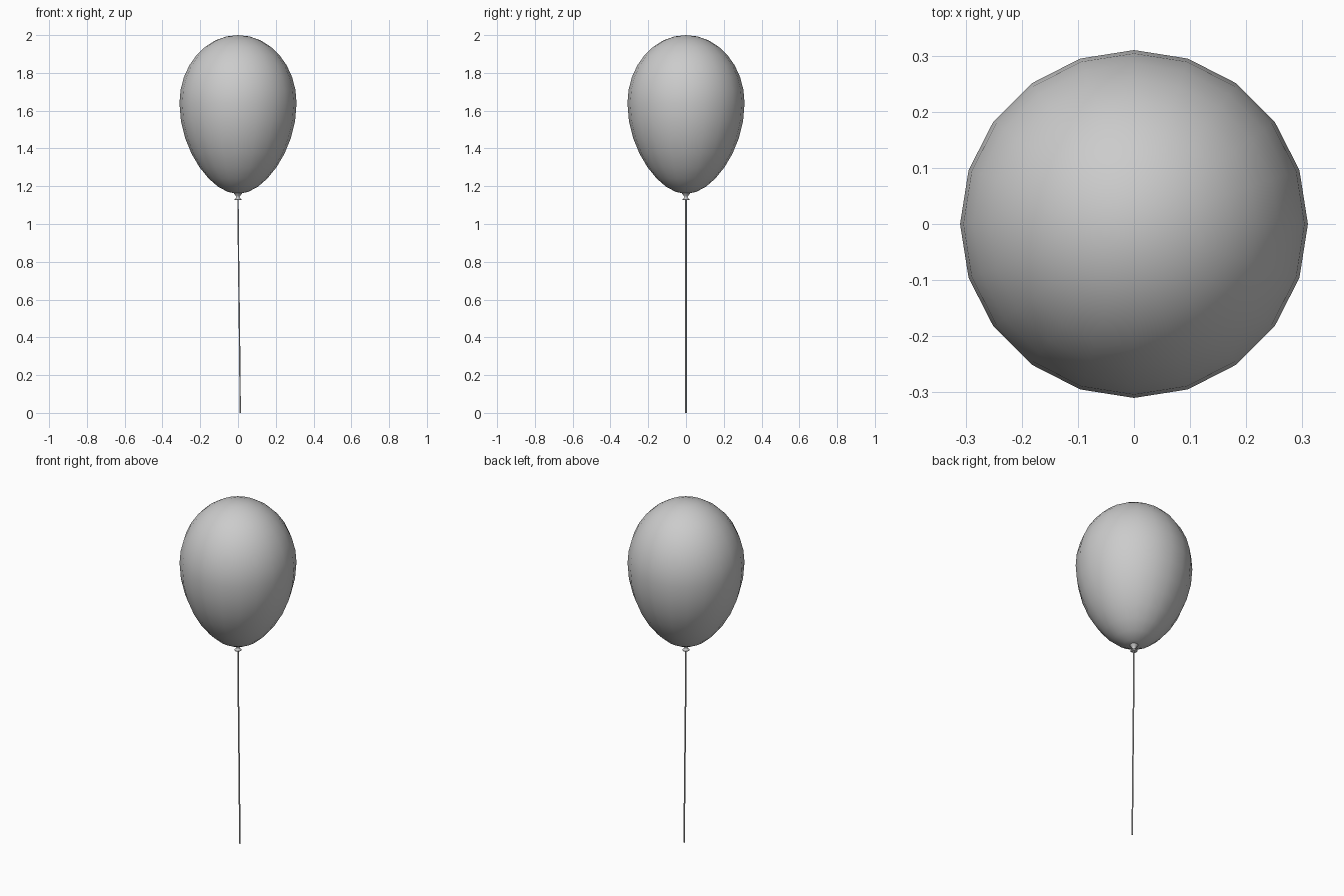
import bpy, bmesh, math
from mathutils import Vector

if "Cube" in bpy.data.objects:
    bpy.data.objects.remove(bpy.data.objects["Cube"])


def lathe(name, profile, sides):
    """Revolve (radius, z) points about z; zero radius closes to a pole."""
    bm = bmesh.new()
    rings = []
    for r, z in profile:
        n = sides if r > 0 else 1
        rings.append([bm.verts.new((r * math.cos(2 * math.pi * i / sides),
                                    r * math.sin(2 * math.pi * i / sides), z)) for i in range(n)])
    for a, b in zip(rings, rings[1:]):
        for i in range(sides):
            j = (i + 1) % sides
            quad = [a[i % len(a)], a[j % len(a)], b[j % len(b)], b[i % len(b)]]
            bm.faces.new(list(dict.fromkeys(quad)))
    bmesh.ops.recalc_face_normals(bm, faces=bm.faces)
    me = bpy.data.meshes.new(name)
    bm.to_mesh(me)
    bm.free()
    me.shade_smooth()
    ob = bpy.data.objects.new(name, me)
    bpy.context.collection.objects.link(ob)
    return ob


# Balloon envelope: round top, tapering lower half
body = []
for k in range(17):
    t = math.pi * k / 16
    c, s = math.cos(t), math.sin(t)
    if c >= 0:
        r, z = 0.31 * s, 1.64 + 0.36 * c
    else:
        r, z = 0.31 * s * (1 - 0.14 * c * c), 1.64 + 0.48 * c
    body.append((r if 0 < k < 16 else 0, z))
lathe("balloon_envelope", body, 20)

# Neck and rolled lip below the envelope
lathe("balloon_neck", [(0.026, 1.168), (0.014, 1.152), (0.008, 1.143), (0.012, 1.136),
                       (0.019, 1.132), (0.019, 1.128), (0.008, 1.128), (0, 1.13)], 12)

# String, drifting slightly sideways
curve = bpy.data.curves.new("string", 'CURVE')
curve.dimensions = '3D'
curve.bevel_depth = 0.004
curve.bevel_resolution = 1
curve.use_fill_caps = True
path = [(0, 1.14), (0.002, 0.9), (0.005, 0.65), (0.008, 0.4), (0.010, 0.2), (0.012, 0)]
sp = curve.splines.new('POLY')
sp.points.add(len(path) - 1)
for p, (x, z) in zip(sp.points, path):
    p.co = (x, 0, z, 1)
bpy.context.collection.objects.link(bpy.data.objects.new("string", curve))
